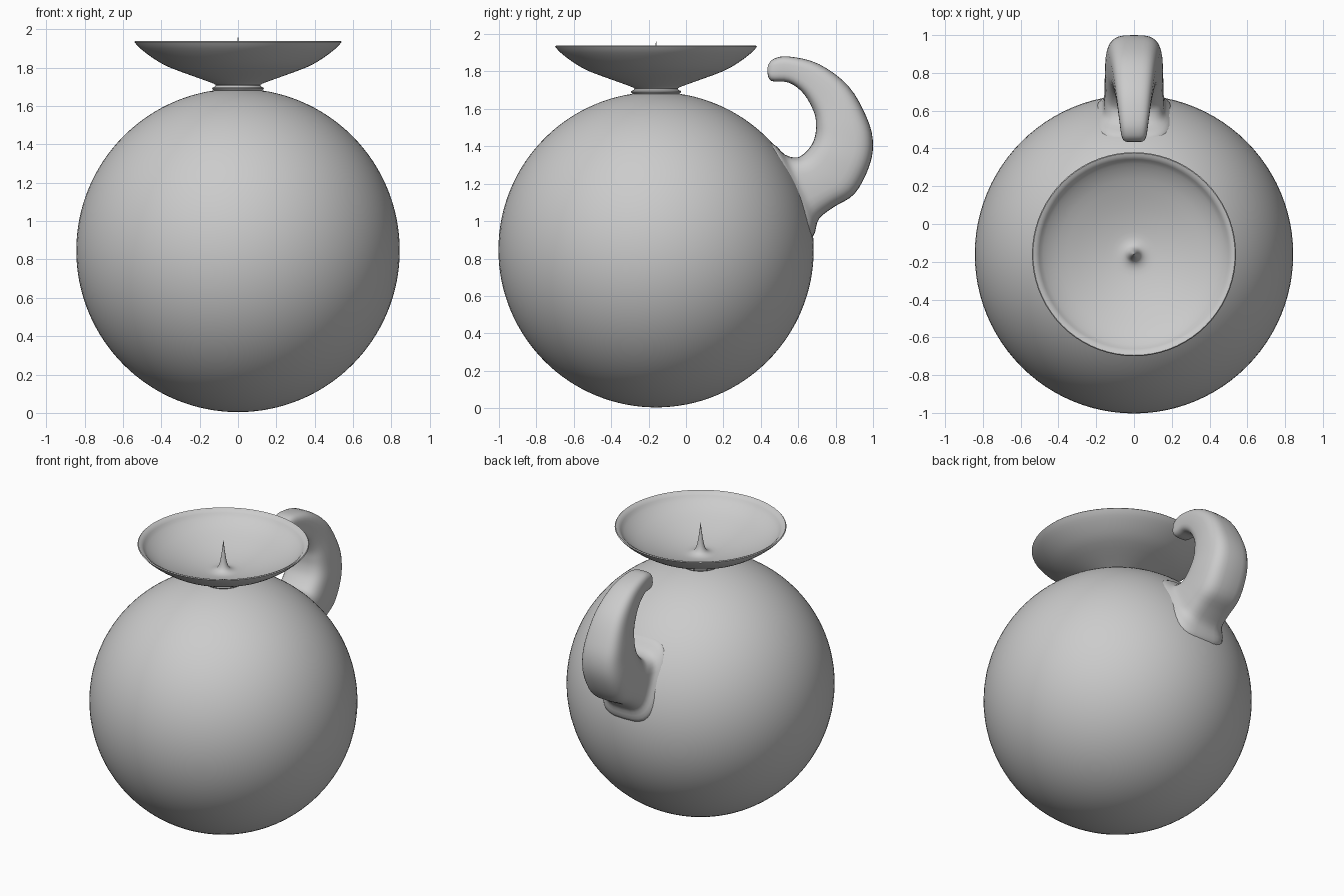
import bpy, bmesh
from math import sin, cos, pi, copysign, radians

if "Cube" in bpy.data.objects:
    bpy.data.objects.remove(bpy.data.objects["Cube"])

CY = -0.16  # y of the body and dish axis


def finish(name, bm, angle=40):
    bmesh.ops.remove_doubles(bm, verts=bm.verts, dist=1e-5)
    bmesh.ops.recalc_face_normals(bm, faces=bm.faces)
    mesh = bpy.data.meshes.new(name)
    bm.to_mesh(mesh)
    bm.free()
    ob = bpy.data.objects.new(name, mesh)
    bpy.context.collection.objects.link(ob)
    bpy.ops.object.select_all(action='DESELECT')
    ob.select_set(True)
    bpy.context.view_layer.objects.active = ob
    bpy.ops.object.shade_smooth_by_angle(angle=radians(angle))
    return ob


def smooth_rows(rows, steps):
    """Catmull-Rom interpolation through rows of equal length."""
    out = []
    for i in range(len(rows) - 1):
        a, b = rows[max(i - 1, 0)], rows[i]
        c, d = rows[i + 1], rows[min(i + 2, len(rows) - 1)]
        for s in range(steps):
            t = s / steps
            out.append([0.5 * (2*q + (r - p)*t + (2*p - 5*q + 4*r - u)*t*t
                               + (3*q - p - 3*r + u)*t**3)
                        for p, q, r, u in zip(a, b, c, d)])
    return out + [list(rows[-1])]


def skin(bm, rings, caps=False):
    loops = [[bm.verts.new(p) for p in ring] for ring in rings]
    n = len(loops[0])
    for a, b in zip(loops, loops[1:]):
        for i in range(n):
            j = (i + 1) % n
            bm.faces.new((a[i], a[j], b[j], b[i]))
    if caps:
        bm.faces.new(loops[0])
        bm.faces.new(loops[-1])


# Round body
bm = bmesh.new()
bmesh.ops.create_uvsphere(bm, u_segments=96, v_segments=64, radius=0.843)
bmesh.ops.translate(bm, verts=bm.verts, vec=(0, CY, 0.847))
finish("round_body", bm)

# Dish: short neck, flared underside, rounded rim, hollow inside, centre spike
outer = [(0.10, 1.66), (0.135, 1.69), (0.118, 1.703), (0.125, 1.715),
         (0.20, 1.743), (0.355, 1.80), (0.44, 1.847), (0.51, 1.90), (0.54, 1.933)]
inner = [(0.535, 1.938), (0.51, 1.925), (0.48, 1.892), (0.40, 1.842), (0.25, 1.785),
         (0.12, 1.755), (0.06, 1.757), (0.03, 1.785), (0.013, 1.86), (0.0, 1.968)]
profile = smooth_rows(outer, 3) + smooth_rows(inner, 3)
profile[-1][0] = 0.0
N = 72
bm = bmesh.new()
skin(bm, [[(r * cos(2*pi*i/N), CY + r * sin(2*pi*i/N), z) for i in range(N)]
          for r, z in profile])
finish("spiked_dish", bm)

# Handle: outer y, outer z, inner y, inner z, half width of each section
sections = [
    (0.438, 1.835, 0.435, 1.795, 0.045), (0.47, 1.868, 0.455, 1.75, 0.065),
    (0.55, 1.88, 0.55, 1.74, 0.078), (0.71, 1.84, 0.63, 1.68, 0.095),
    (0.87, 1.72, 0.685, 1.58, 0.115), (0.97, 1.545, 0.695, 1.51, 0.133),
    (1.0, 1.41, 0.69, 1.455, 0.143), (0.975, 1.28, 0.67, 1.405, 0.152),
    (0.90, 1.145, 0.63, 1.36, 0.155), (0.79, 1.075, 0.59, 1.34, 0.157),
    (0.71, 1.01, 0.53, 1.355, 0.165), (0.68, 0.92, 0.46, 1.415, 0.205),
    (0.60, 0.88, 0.38, 1.40, 0.21)]


def section_ring(oy, oz, iy, iz, w, n=32, power=0.6):
    """Boxy rounded loop spanning the outer and inner contour points."""
    ring = []
    for i in range(n):
        c, s = cos(2*pi*i/n), sin(2*pi*i/n)
        u, v = copysign(abs(c)**power, c), copysign(abs(s)**power, s)
        t = (1 - u) / 2
        ring.append((w * v, oy + (iy - oy) * t, oz + (iz - oz) * t))
    return ring


bm = bmesh.new()
skin(bm, [section_ring(*row) for row in smooth_rows(sections, 4)], caps=True)
finish("curled_handle", bm, 50)
